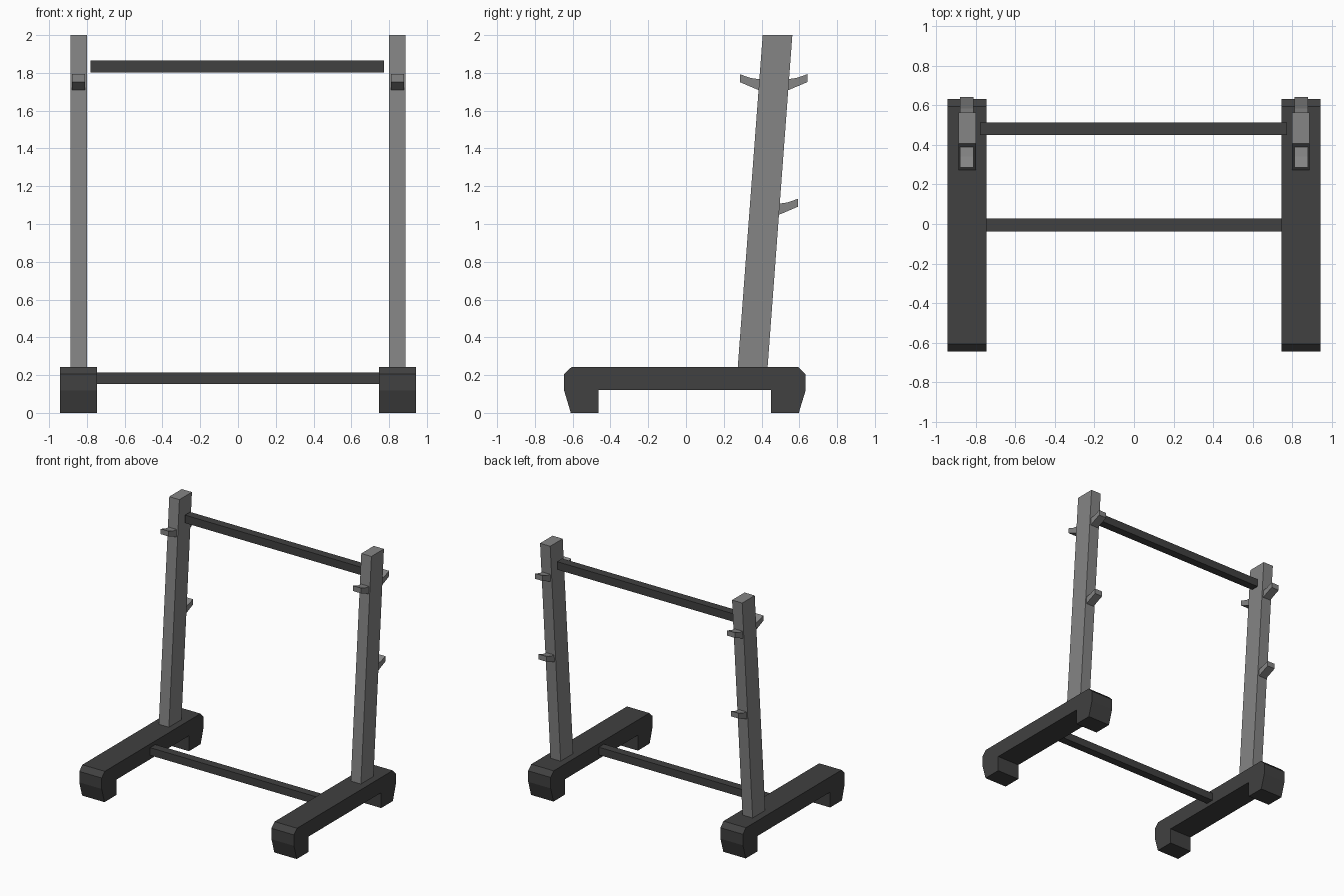
import bpy, bmesh

if "Cube" in bpy.data.objects:
    bpy.data.objects.remove(bpy.data.objects["Cube"])


def material(name, value):
    m = bpy.data.materials.new(name)
    m.diffuse_color = (value, value, value, 1)
    m.use_nodes = True
    m.node_tree.nodes["Principled BSDF"].inputs["Base Color"].default_value = m.diffuse_color
    return m


DARK = material("charcoal", 0.052)
GREY = material("mid grey", 0.235)


def extrude_x(name, profile, x0, x1, mat):
    """Extrude a (y, z) side profile from x0 to x1."""
    bm = bmesh.new()
    face = bm.faces.new([bm.verts.new((x0, y, z)) for y, z in profile])
    new = bmesh.ops.extrude_face_region(bm, geom=[face])["geom"]
    verts = [v for v in new if isinstance(v, bmesh.types.BMVert)]
    bmesh.ops.translate(bm, verts=verts, vec=(x1 - x0, 0, 0))
    bmesh.ops.recalc_face_normals(bm, faces=bm.faces)
    mesh = bpy.data.meshes.new(name)
    bm.to_mesh(mesh)
    bm.free()
    mesh.materials.append(mat)
    obj = bpy.data.objects.new(name, mesh)
    bpy.context.collection.objects.link(obj)
    return obj


def rect(y0, y1, z0, z1):
    return [(y0, z0), (y1, z0), (y1, z1), (y0, z1)]


FOOT = [(-0.61, 0), (-0.462, 0), (-0.462, 0.122), (0.45, 0.122), (0.45, 0),
        (0.597, 0), (0.633, 0.118), (0.633, 0.205), (0.595, 0.243),
        (-0.606, 0.243), (-0.645, 0.205), (-0.645, 0.118)]
POST = [(0.274, 0.243), (0.432, 0.243), (0.563, 2.0), (0.406, 2.0)]
# Hook outline relative to where it meets the post, pointing away from it
HOOK = [(-0.01, -0.032), (0.0, -0.032), (0.099, 0.01), (0.099, 0.052),
        (0.042, 0.032), (0.0, 0.026), (-0.01, 0.026)]


def hook(y, z, direction):
    return [(y + direction * dy, z + dz) for dy, dz in HOOK]


for side, s in (("left", -1), ("right", 1)):
    # Foot and leaning post
    extrude_x(f"{side}_foot", FOOT, s * 0.746, s * 0.943, DARK)
    extrude_x(f"{side}_post", POST, s * 0.799, s * 0.888, GREY)
    # Bar hooks: upper pair front and back, one lower at the back
    for name, y, z, d in (("upper_back_hook", 0.543, 1.741, 1),
                          ("lower_back_hook", 0.495, 1.082, 1),
                          ("upper_front_hook", 0.384, 1.741, -1)):
        extrude_x(f"{side}_{name}", hook(y, z, d), s * 0.811, s * 0.879, GREY)

# Cross bars
extrude_x("top_bar", rect(0.449, 0.514, 1.803, 1.866), -0.78, 0.774, DARK)
extrude_x("bottom_bar", rect(-0.037, 0.028, 0.153, 0.214), -0.75, 0.75, DARK)
